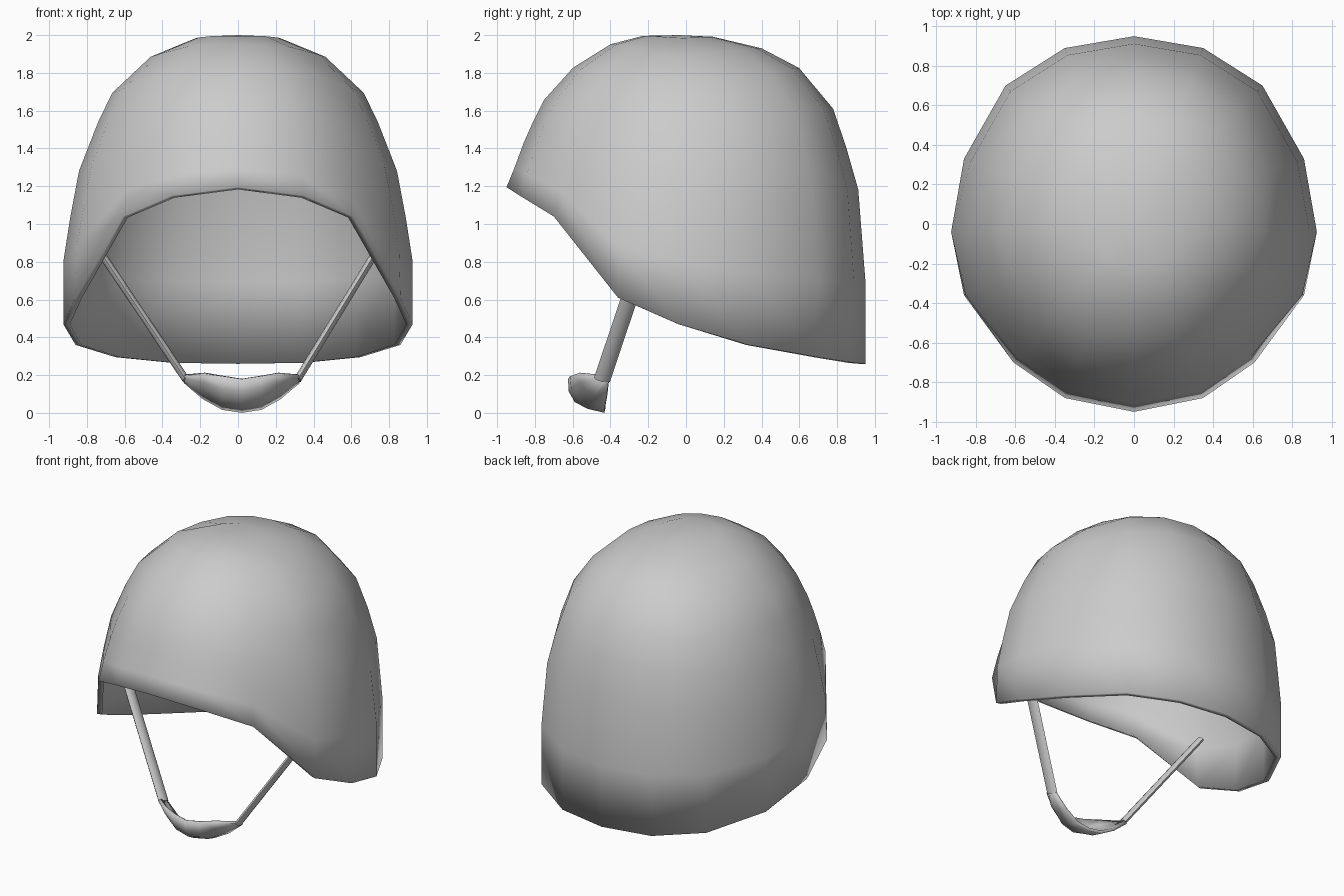
import bpy, bmesh, math
from mathutils import Vector, Matrix

if "Cube" in bpy.data.objects:
    bpy.data.objects.remove(bpy.data.objects["Cube"])


def make_object(name, verts, faces, thickness=0, offset=-1, angle=50):
    mesh = bpy.data.meshes.new(name)
    mesh.from_pydata(verts, [], faces)
    obj = bpy.data.objects.new(name, mesh)
    bpy.context.collection.objects.link(obj)
    bpy.ops.object.select_all(action='DESELECT')
    obj.select_set(True)
    bpy.context.view_layer.objects.active = obj
    bpy.ops.object.shade_smooth_by_angle(angle=math.radians(angle))
    if thickness:
        mod = obj.modifiers.new("thickness", 'SOLIDIFY')
        mod.thickness = thickness
        mod.offset = offset
    return obj


# Helmet shell: half of the sloping rim, from the front centre to the back centre
half = [(0, -.95, 1.195), (.35, -.88, 1.15), (.61, -.7, 1.04), (.86, -.36, .61),
        (.925, -.04, .47), (.86, .33, .36), (.65, .7, .295), (.35, .89, .265), (0, .95, .26)]
rim = half + [(-x, y, z) for x, y, z in half[-2:0:-1]]

# Meridian profiles as (radius share, height share) for front, side and back
front = [(.24, .995), (.42, .94), (.63, .785), (.79, .575), (.86, .41), (.905, .29), (.955, .13), (1, 0)]
side = [(.24, .99), (.5, .925), (.72, .80), (.80, .70), (.91, .53), (.96, .37), (1, .215), (1, 0)]
back = [(.15, .995), (.42, .96), (.63, .90), (.82, .776), (.895, .655), (.96, .53), (1, .25), (1, 0)]

TOP = 2.0
verts, faces, n = [(0, -.04, TOP)], [], len(rim)
for k in range(len(side)):
    for x, y, z in rim:
        if z > .47:
            other, w = front[k], min(1, (z - .47) / .72)
        else:
            other, w = back[k], (.47 - z) / .21
        r, h = Vector(side[k]).lerp(Vector(other), w)
        verts.append((x * r, y * r, z + (TOP - z) * h))
for i in range(n):
    j = (i + 1) % n
    faces.append((0, 1 + i, 1 + j))
    for k in range(len(side) - 1):
        a, b = 1 + k * n, 1 + (k + 1) * n
        faces.append((a + i, b + i, b + j, a + j))
make_object("helmet_shell", verts, faces, .035)

# Chin cup: a curved scoop between its front and rear edges
CX, STEPS = .02, 4
edges = [(0, -.615, .18, -.43, .01), (.1, -.605, .195, -.43, .025),
         (.2, -.57, .21, -.42, .08), (.3, -.485, .2, -.41, .165)]
columns = [(-e[0],) + e[1:] for e in edges[:0:-1]] + edges
verts, faces = [], []
for t, yf, zf, yb, zb in columns:
    bulge = 1 - (t / .3) ** 2
    for s in range(STEPS + 1):
        f = s / STEPS
        b = bulge * math.sin(math.pi * f)
        verts.append((CX + t, yf + (yb - yf) * f - .06 * b, zf + (zb - zf) * f - .03 * b))
m = STEPS + 1
for c in range(len(columns) - 1):
    for s in range(STEPS):
        a = c * m + s
        faces.append((a, a + 1, a + m + 1, a + m))
make_object("chin_cup", verts, faces, .02, 0)

# Chin straps: flattened bars rising from the cup into the shell
for label, sx in (("left", -1), ("right", 1)):
    low, high = Vector((CX + .295 * sx, -.445, .175)), Vector((.735 * sx, -.215, .86))
    d = (high - low).normalized()
    wide = (Vector((0, 1, 0)) - d * d.y).normalized()
    thin = d.cross(wide)
    ring = [wide * .044 * math.cos(a) + thin * .02 * math.sin(a)
            for a in (math.tau * i / 8 for i in range(8))]
    verts = [low + p for p in ring] + [high + p for p in ring]
    faces = [(i, (i + 1) % 8, 8 + (i + 1) % 8, 8 + i) for i in range(8)]
    faces += [tuple(range(7, -1, -1)), tuple(range(8, 16))]
    make_object("chin_strap_" + label, verts, faces)
